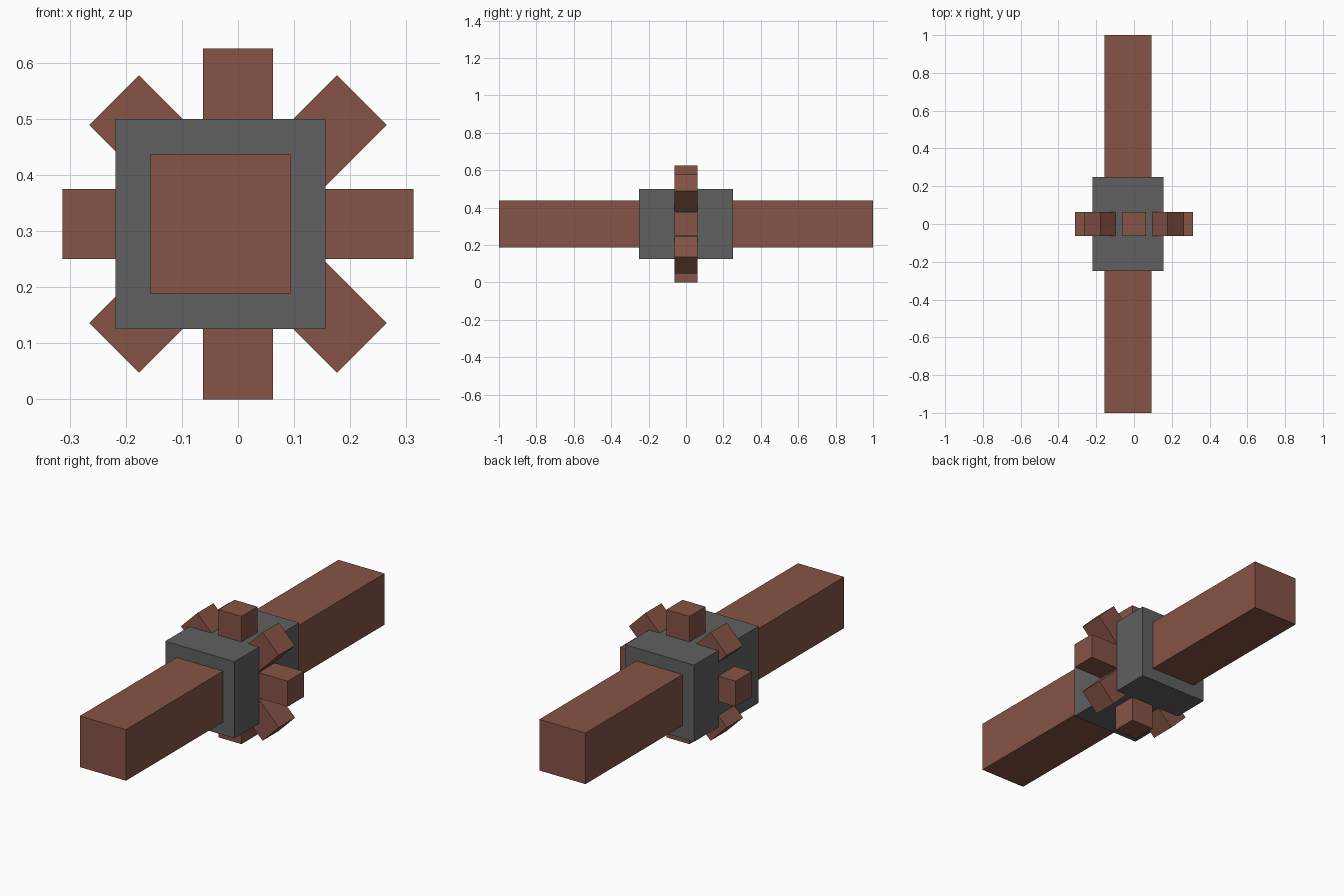
import bpy
from math import pi

cube = bpy.data.objects.get("Cube")
if cube:
    bpy.data.objects.remove(cube, do_unlink=True)


def material(name, rgb):
    mat = bpy.data.materials.new(name)
    mat.use_nodes = True
    color = (*rgb, 1.0)
    mat.diffuse_color = color
    mat.node_tree.nodes["Principled BSDF"].inputs["Base Color"].default_value = color
    return mat


def box(name, size, center, mat, turn=0.0):
    bpy.ops.mesh.primitive_cube_add(size=1, location=center)
    obj = bpy.context.object
    obj.name = name
    obj.scale = size
    obj.rotation_euler.y = turn
    obj.data.materials.append(mat)
    return obj


brown = material("reddish brown", (0.238, 0.087, 0.061))
grey = material("dark grey", (0.117, 0.117, 0.117))

MID = 0.3125      # height of the axle
SHIFT = -0.03125  # axle and hub sit slightly off centre

# Long square axle and the hub block around it
box("axle", (0.25, 2.0, 0.25), (SHIFT, 0, MID), brown)
box("hub", (0.375, 0.5, 0.375), (SHIFT, 0, MID), grey)

# Four crossed bars give eight spokes
for i in range(4):
    box(f"spoke_bar_{i + 1}", (0.125, 0.125, 0.625), (0, 0, MID), brown, i * pi / 4)
